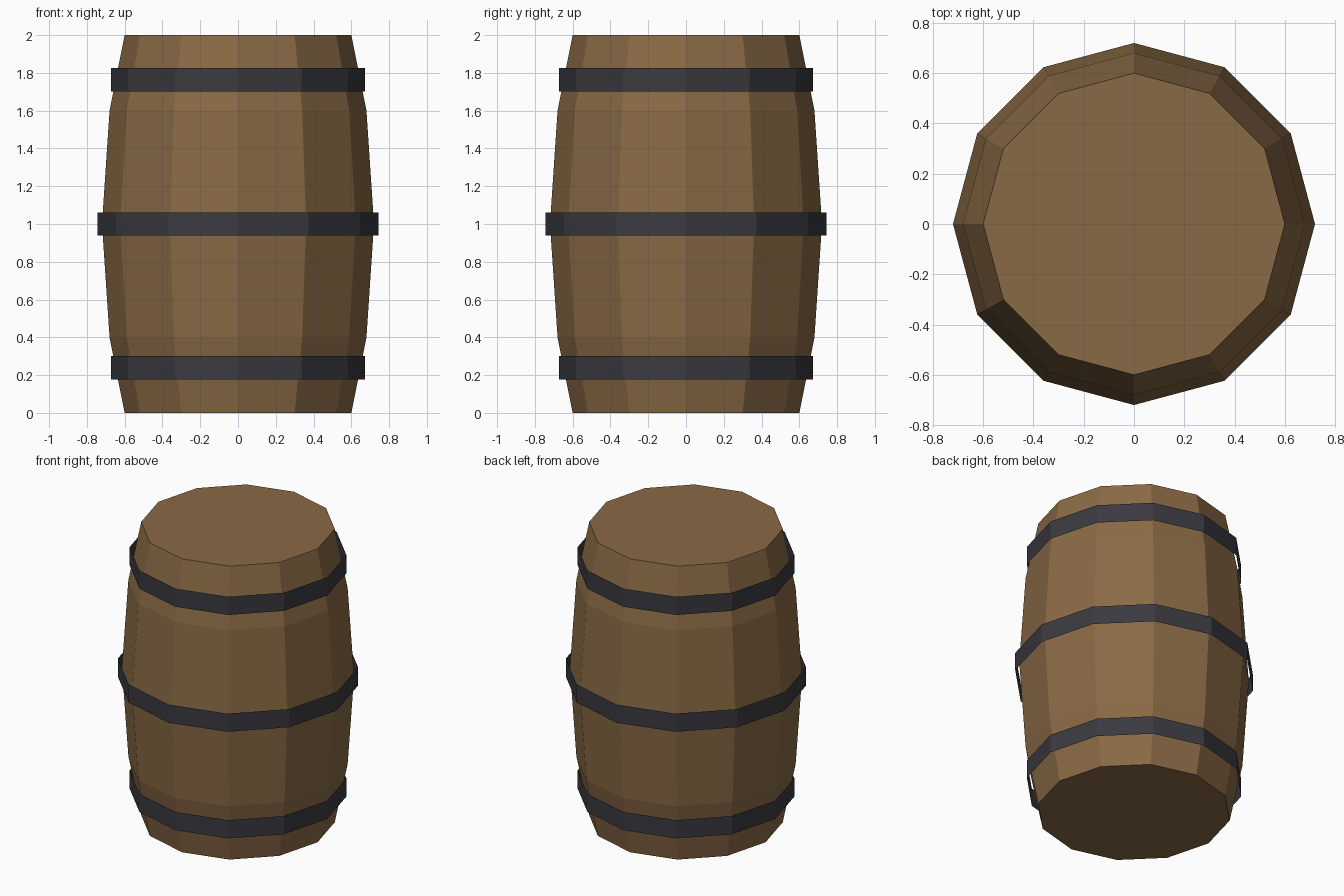
import bpy, bmesh, math

if "Cube" in bpy.data.objects:
    bpy.data.objects.remove(bpy.data.objects["Cube"])

SIDES = 12


def material(name, color):
    m = bpy.data.materials.new(name)
    m.diffuse_color = (*color, 1)
    m.use_nodes = True
    m.node_tree.nodes["Principled BSDF"].inputs["Base Color"].default_value = m.diffuse_color
    return m


def lathe(name, profile, mat, capped):
    """Flat-sided solid or open band turned around z from (radius, height) pairs."""
    bm = bmesh.new()
    rings = []
    for r, z in profile:
        angles = [2 * math.pi * i / SIDES for i in range(SIDES)]
        rings.append([bm.verts.new((r * math.cos(a), r * math.sin(a), z)) for a in angles])
    for low, high in zip(rings, rings[1:]):
        for i in range(SIDES):
            j = (i + 1) % SIDES
            bm.faces.new((low[i], low[j], high[j], high[i]))
    if capped:
        bm.faces.new(rings[0][::-1])
        bm.faces.new(rings[-1])
    mesh = bpy.data.meshes.new(name)
    bm.to_mesh(mesh)
    bm.free()
    mesh.materials.append(mat)
    obj = bpy.data.objects.new(name, mesh)
    bpy.context.collection.objects.link(obj)
    return obj


wood = material("brown_wood", (0.254, 0.144, 0.060))
iron = material("dark_iron", (0.042, 0.042, 0.051))

# Bulging closed barrel body
lathe("barrel_body", [(0.60, 0), (0.68, 0.4), (0.72, 1.0), (0.68, 1.6), (0.60, 2.0)], wood, True)

# Thin open hoops standing just off the staves
for name, radius, z in (("lower_hoop", 0.672, 0.24), ("middle_hoop", 0.745, 1.0), ("upper_hoop", 0.672, 1.763)):
    lathe(name, [(radius, z - 0.062), (radius, z + 0.062)], iron, False)
